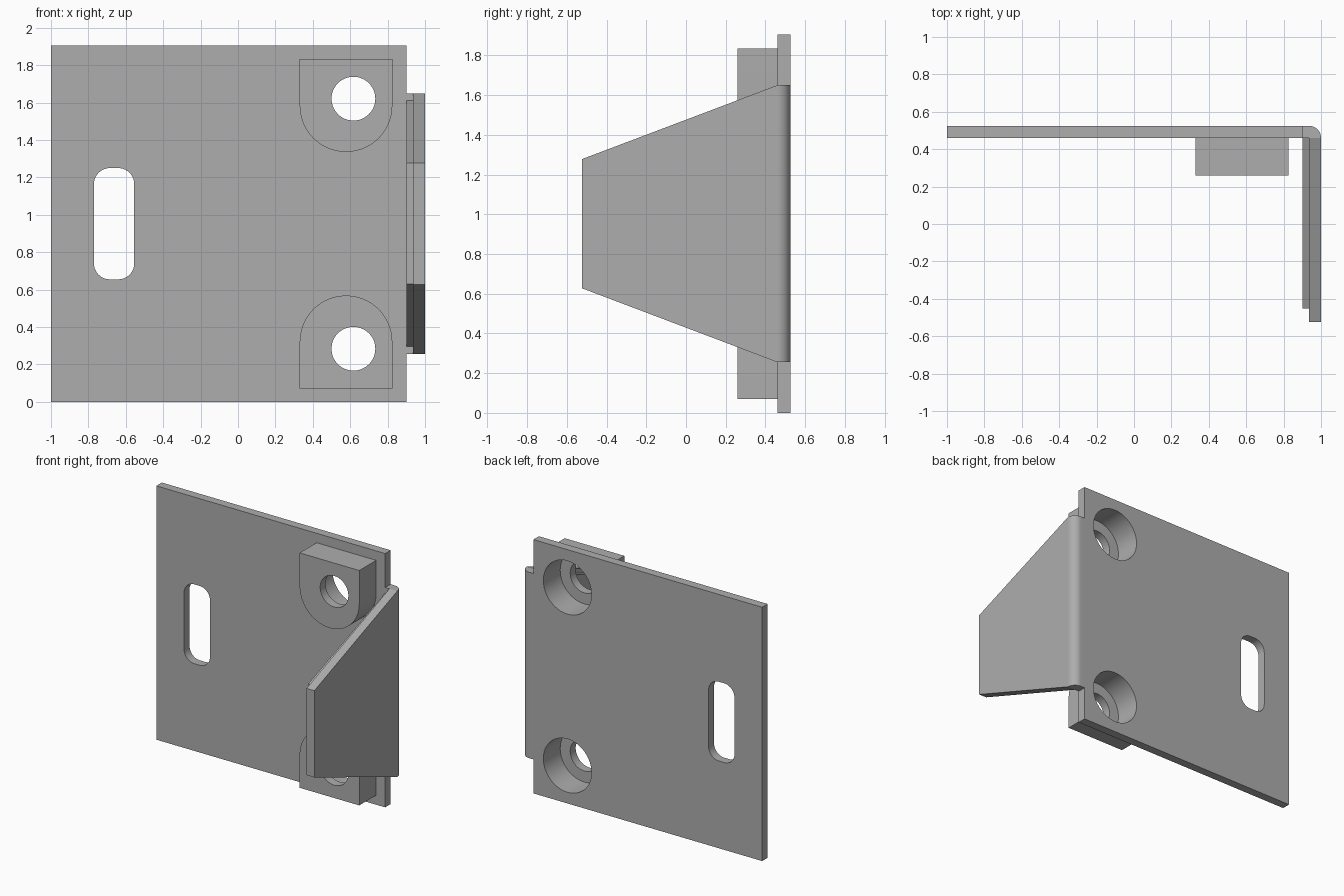
import bpy
import bmesh
from math import sin, cos, pi, radians
from mathutils import Vector

if "Cube" in bpy.data.objects:
    bpy.data.objects.remove(bpy.data.objects["Cube"])

steel = bpy.data.materials.new("plain_grey")
steel.use_nodes = True
GREY = (0.42, 0.42, 0.42, 1)
steel.diffuse_color = GREY
steel.node_tree.nodes["Principled BSDF"].inputs["Base Color"].default_value = GREY

# Shared dimensions
MID = 0.9525                    # height of the mirror plane
HEIGHT = 2 * MID
FRONT, BACK = 0.46, 0.525       # faces of the mounting plate
PAD_FRONT = 0.26
EDGE, INNER, OUTER = 0.9, 0.935, 1.0
BEND_TOP = 1.65


def prism(name, profile, axis, lo, hi):
    """Extrude a closed 2D profile along an axis from lo to hi."""
    place = {"X": lambda a, b, d: (d, a, b),
             "Y": lambda a, b, d: (a, d, b),
             "Z": lambda a, b, d: (a, b, d)}[axis]
    bm = bmesh.new()
    face = bm.faces.new([bm.verts.new(place(a, b, lo)) for a, b in profile])
    grown = bmesh.ops.extrude_face_region(bm, geom=[face])["geom"]
    verts = [g for g in grown if isinstance(g, bmesh.types.BMVert)]
    bmesh.ops.translate(bm, verts=verts, vec=Vector(place(0, 0, hi - lo)))
    bmesh.ops.recalc_face_normals(bm, faces=bm.faces[:])
    mesh = bpy.data.meshes.new(name)
    bm.to_mesh(mesh)
    bm.free()
    mesh.materials.append(steel)
    ob = bpy.data.objects.new(name, mesh)
    bpy.context.collection.objects.link(ob)
    return ob


def arc(cx, cy, r, start, end, steps):
    angles = [radians(start + (end - start) * i / steps) for i in range(steps + 1)]
    return [(cx + r * cos(a), cy + r * sin(a)) for a in angles]


def circle(cx, cy, r, n=64):
    return [(cx + r * cos(2 * pi * i / n), cy + r * sin(2 * pi * i / n)) for i in range(n)]


def mirror_z(profile):
    return [(a, HEIGHT - b) for a, b in profile]


def select_only(ob):
    bpy.ops.object.select_all(action="DESELECT")
    ob.select_set(True)
    bpy.context.view_layer.objects.active = ob


def cut(ob, cutters):
    select_only(ob)
    for cutter in cutters:
        mod = ob.modifiers.new("cut", "BOOLEAN")
        mod.operation = "DIFFERENCE"
        mod.solver = "EXACT"
        mod.object = cutter
        bpy.ops.object.modifier_apply(modifier=mod.name)


# Mounting plate and the two pads behind which the screws sit
plate = prism("mounting_plate", [(-1, 0), (EDGE, 0), (EDGE, HEIGHT), (-1, HEIGHT)],
              "Y", FRONT, BACK)
pad_profile = [(0.825, 1.834), (0.33, 1.834)] + arc(0.5775, 1.584, 0.2475, 180, 360, 40)
upper_pad = prism("upper_pad", pad_profile, "Y", PAD_FRONT, FRONT)
lower_pad = prism("lower_pad", mirror_z(pad_profile), "Y", PAD_FRONT, FRONT)

# Through holes with wide counterbores from the back
cutters = []
for pad, z in ((upper_pad, 1.621), (lower_pad, HEIGHT - 1.621)):
    hole = prism("hole_cutter", circle(0.617, z, 0.117), "Y", 0, 1)
    bore = prism("bore_cutter", circle(0.617, z, 0.2), "Y", PAD_FRONT + 0.065, 1)
    cut(pad, [hole, bore])
    cut(plate, [bore])
    cutters += [hole, bore]

# Rounded slot
SX, SZ, SR = 0.1075, 0.2975, 0.085
slot_profile = []
for sx, sz, start in ((1, 1, 0), (-1, 1, 90), (-1, -1, 180), (1, -1, 270)):
    slot_profile += arc(-0.6625 + sx * (SX - SR), MID + sz * (SZ - SR), SR,
                        start, start + 90, 10)
slot = prism("slot_cutter", slot_profile, "Y", 0, 1)
cut(plate, [slot])
for cutter in cutters + [slot]:
    bpy.data.objects.remove(cutter)

# Rounded bend joining the plate to the side flange
bend = prism("bend", [(EDGE, FRONT), (EDGE, BACK)] +
             arc(INNER, FRONT, OUTER - INNER, 90, 0, 16), "Z", HEIGHT - BEND_TOP, BEND_TOP)

# Tapered side flange and the thinner liner on its inner face
flange_top = [(FRONT, BEND_TOP), (-0.523, 1.278)]
flange = prism("side_flange", flange_top + mirror_z(flange_top)[::-1], "X", INNER, OUTER)
liner_top = [(FRONT, 1.61), (-0.452, 1.276)]
liner = prism("flange_liner", liner_top + mirror_z(liner_top)[::-1], "X", EDGE, INNER)

for ob in (plate, upper_pad, lower_pad, bend, flange, liner):
    select_only(ob)
    bpy.ops.object.shade_smooth_by_angle(angle=radians(30))
